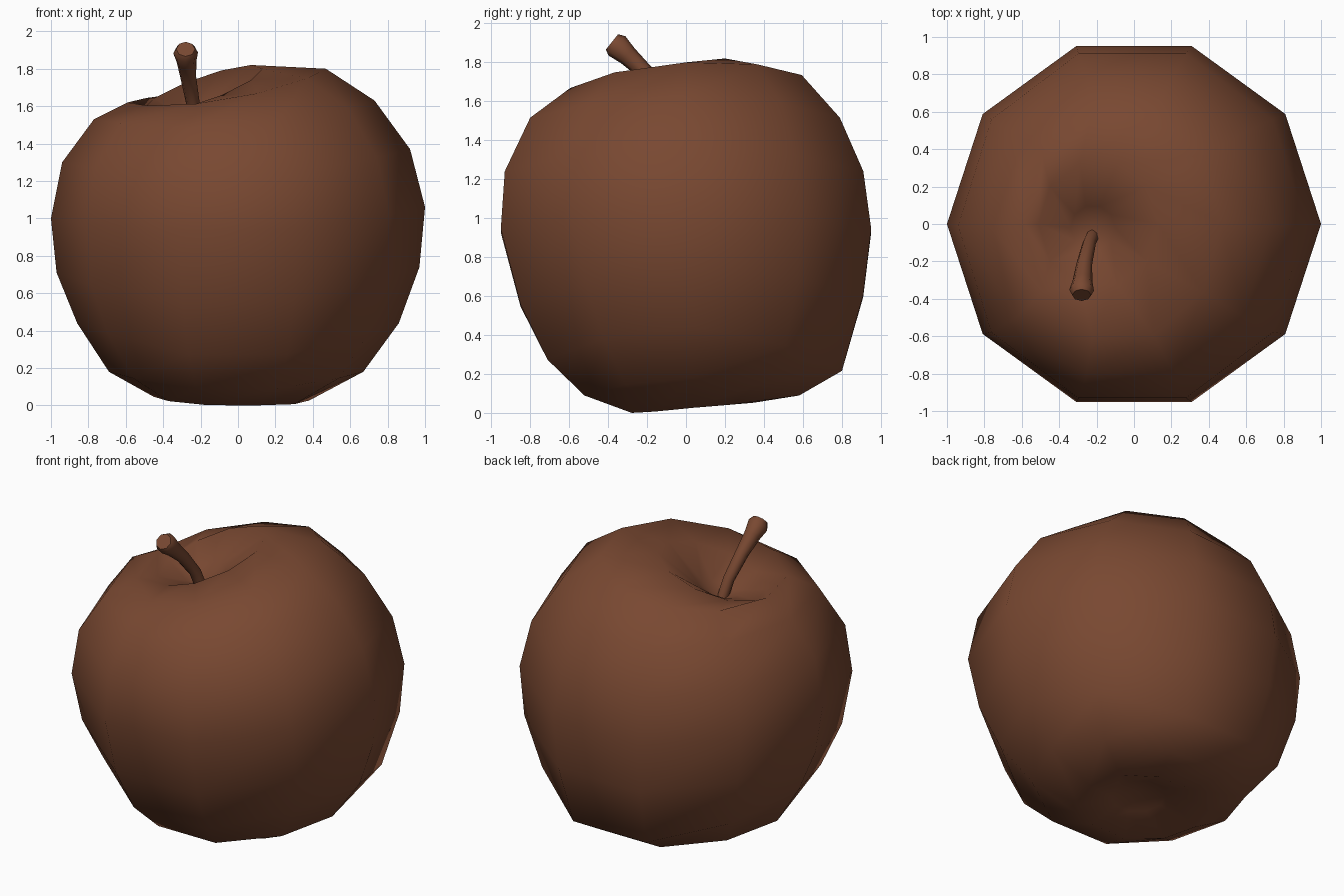
import bpy, bmesh, math
from mathutils import Vector

if "Cube" in bpy.data.objects:
    bpy.data.objects.remove(bpy.data.objects["Cube"])

brown = bpy.data.materials.new("reddish brown")
brown.diffuse_color = (0.19, 0.065, 0.031, 1)
brown.use_nodes = True
brown.node_tree.nodes["Principled BSDF"].inputs["Base Color"].default_value = brown.diffuse_color


def loft(name, rings, start=None, end=None):
    """Skin a list of point rings, closed by a pole point or a flat cap."""
    bm = bmesh.new()
    rows = [[bm.verts.new(p) for p in ring] for ring in rings]
    n = len(rows[0])
    for a, b in zip(rows, rows[1:]):
        for i in range(n):
            j = (i + 1) % n
            bm.faces.new((a[i], a[j], b[j], b[i]))
    for row, pole in ((rows[0], start), (rows[-1], end)):
        if pole is None:
            bm.faces.new(row)
        else:
            p = bm.verts.new(pole)
            for i in range(n):
                bm.faces.new((row[i], row[(i + 1) % n], p))
    bmesh.ops.recalc_face_normals(bm, faces=bm.faces)
    mesh = bpy.data.meshes.new(name)
    bm.to_mesh(mesh)
    bm.free()
    mesh.materials.append(brown)
    ob = bpy.data.objects.new(name, mesh)
    bpy.context.collection.objects.link(ob)
    return ob


def smooth(ob, angle):
    bpy.ops.object.select_all(action='DESELECT')
    ob.select_set(True)
    bpy.context.view_layer.objects.active = ob
    bpy.ops.object.shade_smooth_by_angle(angle=math.radians(angle))


# Fruit: ten-sided rings, each with centre x, y, radius x, y,
# height, then tilt along x, tilt along y and saddle bend
RINGS = [
    (-0.01, 0.03, 0.17, 0.16, 0.10, 0.00, 0.02, 0.00),
    (-0.035, 0.035, 0.415, 0.33, 0.031, -0.01, 0.03, 0.005),
    (-0.01, 0.03, 0.68, 0.58, 0.13, 0.00, 0.00, 0.05),
    (0.00, 0.045, 0.86, 0.795, 0.332, 0.00, -0.03, 0.108),
    (0.00, 0.03, 0.97, 0.925, 0.642, 0.015, 0.025, 0.083),
    (0.00, 0.00, 1.00, 1.00, 0.978, 0.03, 0.00, 0.052),
    (-0.01, -0.01, 0.93, 0.968, 1.277, 0.035, 0.00, 0.058),
    (-0.02, -0.005, 0.75, 0.836, 1.536, 0.05, 0.00, 0.044),
    (-0.06, 0.00, 0.53, 0.625, 1.69, 0.09, 0.035, 0.02),
    (-0.19, 0.00, 0.32, 0.34, 1.69, 0.11, 0.07, 0.00),
    (-0.22, -0.02, 0.12, 0.12, 1.57, 0.03, 0.03, 0.00),
]
rings = []
for cx, cy, rx, ry, z, tx, ty, bend in RINGS:
    ring = []
    for k in range(10):
        t = math.tau * k / 10
        c, s = math.cos(t), math.sin(t)
        ring.append((cx + rx * c, cy + ry * s,
                     max(0, z + tx * c + ty * s + bend * math.cos(2 * t))))
    rings.append(ring)
fruit = loft("fruit", rings, (0, 0.03, 0.13), (-0.225, -0.03, 1.50))
smooth(fruit, 180)

# Stem: bent path that flares to a blunt tip (x, y, z, radius)
PATH = [
    (-0.22, -0.06, 1.48, 0.035), (-0.24, -0.105, 1.61, 0.036),
    (-0.265, -0.21, 1.75, 0.042), (-0.275, -0.30, 1.835, 0.052),
    (-0.28, -0.355, 1.885, 0.066), (-0.28, -0.38, 1.905, 0.05),
]
rings = []
for i, (x, y, z, r) in enumerate(PATH):
    a = Vector(PATH[max(i - 1, 0)][:3])
    b = Vector(PATH[min(i + 1, len(PATH) - 1)][:3])
    d = (b - a).normalized()
    u = Vector((1, 0, 0)).cross(d).normalized()
    v = d.cross(u)
    rings.append([Vector((x, y, z)) + r * (u * math.cos(math.tau * k / 8)
                  + v * math.sin(math.tau * k / 8)) for k in range(8)])
stem = loft("stem", rings)
smooth(stem, 60)
